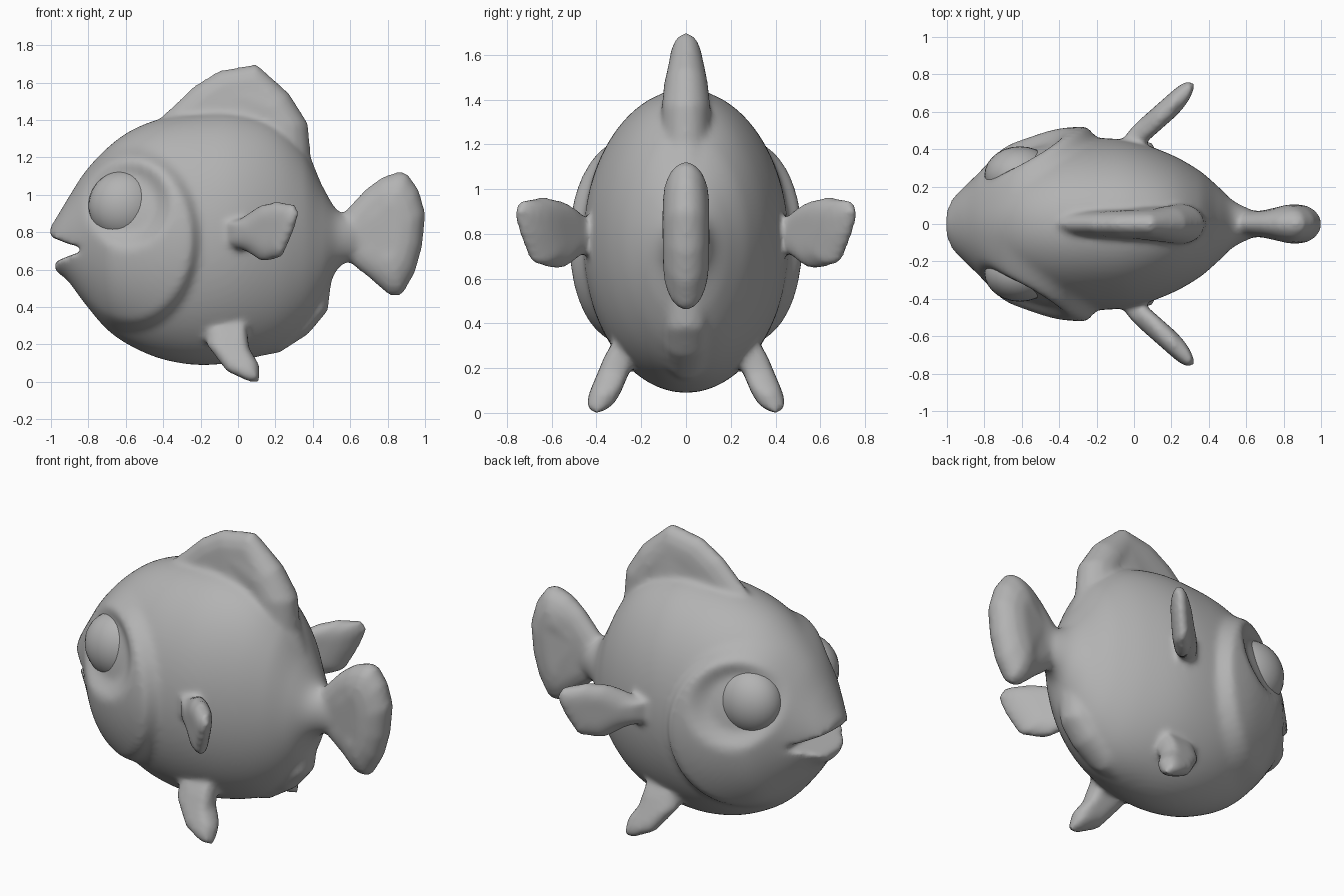
import bpy, bmesh, math

if "Cube" in bpy.data.objects:
    bpy.data.objects.remove(bpy.data.objects["Cube"])

grey = bpy.data.materials.new("plain grey")
grey.diffuse_color = (0.45, 0.45, 0.45, 1)
grey.use_nodes = True
grey.node_tree.nodes["Principled BSDF"].inputs["Base Color"].default_value = grey.diffuse_color


def finish(name, bm, angle=60):
    bmesh.ops.recalc_face_normals(bm, faces=bm.faces)
    mesh = bpy.data.meshes.new(name)
    bm.to_mesh(mesh)
    bm.free()
    mesh.materials.append(grey)
    ob = bpy.data.objects.new(name, mesh)
    bpy.context.collection.objects.link(ob)
    bpy.ops.object.select_all(action='DESELECT')
    ob.select_set(True)
    bpy.context.view_layer.objects.active = ob
    if angle:
        bpy.ops.object.shade_smooth_by_angle(angle=math.radians(angle))
    return ob


def skin(bm, rings):
    # Bridge a list of equal closed rings and cap both ends
    rows = [[bm.verts.new(p) for p in ring] for ring in rings]
    n = len(rows[0])
    for a, b in zip(rows, rows[1:]):
        for i in range(n):
            j = (i + 1) % n
            bm.faces.new((a[i], a[j], b[j], b[i]))
    bm.faces.new(rows[0])
    bm.faces.new(rows[-1][::-1])


def step(t):
    t = max(0.0, min(1.0, t))
    return t * t * (3 - 2 * t)


# Body stations: x, bottom z, top z, half width
STATIONS = [(-1.005, .64, .825, .085), (-.97, .59, .88, .14), (-.91, .54, .98, .195),
            (-.82, .42, 1.12, .26), (-.70, .28, 1.25, .35), (-.57, .19, 1.345, .405),
            (-.40, .12, 1.41, .45), (-.20, .09, 1.44, .46), (0, .11, 1.44, .44),
            (.20, .17, 1.38, .37), (.35, .28, 1.24, .285), (.45, .42, 1.05, .20),
            (.53, .60, .92, .125), (.64, .66, .88, .07)]


def section(k, t):
    # Smooth blend between stations
    p = [STATIONS[max(0, min(len(STATIONS) - 1, k + d))] for d in (-1, 0, 1, 2)]
    out = [p[1][0] + t * (p[2][0] - p[1][0])]
    h = p[2][0] - p[1][0]
    for c in (1, 2, 3):
        a, b, e, f = (q[c] for q in p)
        m1 = (e - a) / (p[2][0] - p[0][0]) * h
        m2 = (f - b) / (p[3][0] - p[1][0]) * h
        out.append((2*t**3 - 3*t*t + 1) * b + (t**3 - 2*t*t + t) * m1
                   + (3*t*t - 2*t**3) * e + (t**3 - t*t) * m2)
    return out


def relief(x, z):
    # Raised cheek disc with a sunken eye socket
    d = math.hypot((x + .58) / .39, (z - .76) / .51)
    cheek = .06 * step((1 - d) / .18) * step((x + .95) / .3)
    r = math.hypot(x + .59, z - .95)
    return cheek - .065 * step((.25 - r) / .11)


def body_ring(k, t, n=96):
    x, lo, hi, w = section(k, t)
    ring = []
    for i in range(n):
        a = 2 * math.pi * i / n
        s = math.sin(a)
        z = (lo + hi) / 2 + (hi - lo) / 2 * math.cos(a)
        ring.append((x, w * s + relief(x, z) * max(-1, min(1, s * 2.5)), z))
    return ring


bm = bmesh.new()
rings = [body_ring(k, i / 8) for k in range(len(STATIONS) - 1) for i in range(8)]
rings.append(body_ring(len(STATIONS) - 2, 1))
skin(bm, rings)
body = finish("body", bm, None)

# Mouth opening cut between the lips, with a shorter lower lip
MOUTH = [(-1.1, .80), (-1.0, .775), (-.9, .735), (-.77, .718), (-.88, .682),
         (-.975, .645), (-.985, .55), (-1.1, .55)]
bm = bmesh.new()
skin(bm, [[(x, y, z) for x, z in MOUTH] for y in (-.6, .6)])
cutter = finish("mouth_cutter", bm, None)
cutter.hide_render = True
mod = body.modifiers.new("mouth", 'BOOLEAN')
mod.operation = 'DIFFERENCE'
mod.solver = 'EXACT'
mod.object = cutter
bpy.ops.object.select_all(action='DESELECT')
body.select_set(True)
bpy.context.view_layer.objects.active = body
bpy.ops.object.modifier_apply(modifier=mod.name)
bpy.data.objects.remove(cutter)

fins = []


def fin(name, outline, thick, place=lambda x, z: 0.0, side=1, shrink=.55):
    # Puffed slab: the outline narrows towards its middle as it thickens
    cx = sum(p[0] for p in outline) / len(outline)
    cz = sum(p[1] for p in outline) / len(outline)
    rings = []
    for deg in (-90, -65, -42, -20, 0, 20, 42, 65, 90):
        a = math.radians(deg)
        s = 1 - shrink + shrink * math.cos(a)
        ring = []
        for px, pz in outline:
            x, z = cx + (px - cx) * s, cz + (pz - cz) * s
            ring.append((x, side * (place(x, z) + thick(px, pz) * math.sin(a)), z))
        rings.append(ring)
    bm = bmesh.new()
    skin(bm, rings)
    fins.append(finish(name, bm))


# Fins on the centre line
fin("dorsal_fin", [(-.46, 1.36), (-.40, 1.425), (-.24, 1.58), (-.10, 1.665), (.10, 1.70),
                   (.275, 1.54), (.375, 1.38), (.39, 1.20), (.47, 1.0), (.30, .98),
                   (.05, 1.15), (-.25, 1.25)],
    lambda x, z: (.11 - .035 * step((z - 1.45) / .25)) * (.65 + .35 * step((x + .4) / .4)),
    shrink=.4)
fin("tail_fin", [(.50, .86), (.56, .90), (.68, 1.03), (.77, 1.095), (.86, 1.125), (.905, 1.115),
                 (.965, 1.03), (1.003, .90), (.985, .72), (.945, .58), (.875, .46), (.81, .46),
                 (.72, .54), (.58, .65), (.50, .68)],
    lambda x, z: .07 + .035 * step((x - .6) / .3))
fin("anal_fin", [(.08, .13), (.22, .155), (.375, .255), (.48, .38), (.505, .58), (.38, .62),
                 (.22, .45)], lambda x, z: .09, shrink=.4)

# Paired fins and eyes
for label, side in (("left", 1), ("right", -1)):
    fin(label + "_pectoral_fin",
        [(-.09, .86), (0, .865), (.12, .945), (.21, .965), (.305, .95), (.325, .90),
         (.295, .80), (.235, .665), (.13, .64), (.04, .70), (-.09, .73)],
        lambda x, z: .075, lambda x, z: .455 + .88 * x, side)
    fin(label + "_pelvic_fin",
        [(-.17, .36), (-.17, .20), (-.06, .055), (.06, 0), (.115, 0), (.115, .09),
         (.06, .18), (.04, .36)],
        lambda x, z: .07, lambda x, z: .40 - .42 * z, side)
    bm = bmesh.new()
    bmesh.ops.create_uvsphere(bm, u_segments=28, v_segments=18, radius=1)
    for v in bm.verts:
        v.co = (-.61 + .19 * v.co.x, side * .26 + .155 * v.co.y, .94 + .19 * v.co.z)
    finish(label + "_eye", bm)

# Merge the fins into the body as one continuous soft skin
bpy.ops.object.select_all(action='DESELECT')
for ob in fins + [body]:
    ob.select_set(True)
bpy.context.view_layer.objects.active = body
bpy.ops.object.join()
body.name = "body_with_fins"
remesh = body.modifiers.new("skin", 'REMESH')
remesh.mode = 'VOXEL'
remesh.voxel_size = .016
remesh.use_smooth_shade = True
soften = body.modifiers.new("soften", 'SMOOTH')
soften.factor = .5
soften.iterations = 8
